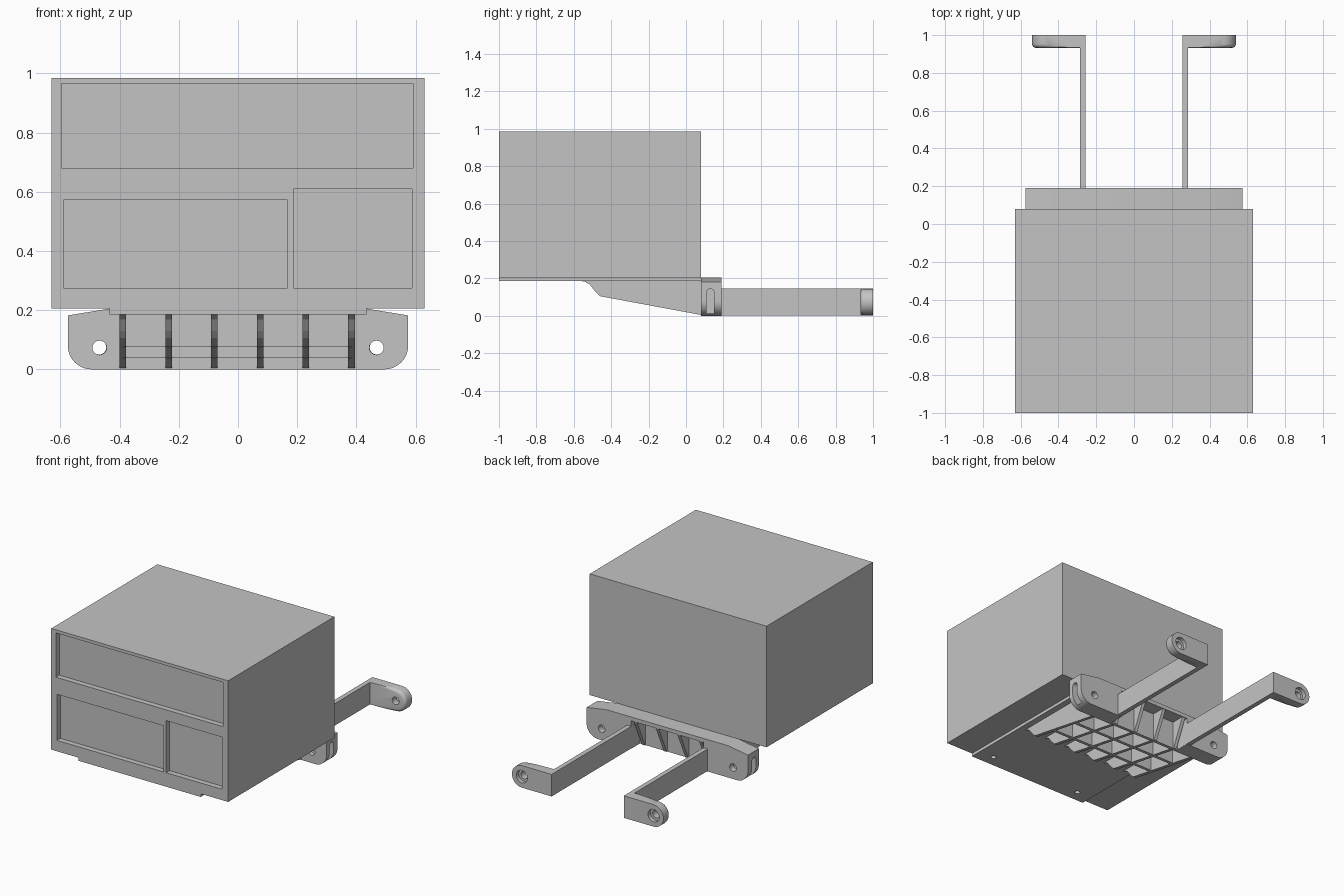
import bpy, bmesh, math
from mathutils import Vector

if "Cube" in bpy.data.objects:
    bpy.data.objects.remove(bpy.data.objects["Cube"], do_unlink=True)

grey = bpy.data.materials.new("plain grey")
grey.use_nodes = True
COLOUR = (0.55, 0.55, 0.55, 1)
grey.diffuse_color = COLOUR
for node in grey.node_tree.nodes:
    if node.type == 'BSDF_PRINCIPLED':
        node.inputs["Base Color"].default_value = COLOUR


def finish(name, bm):
    bmesh.ops.recalc_face_normals(bm, faces=bm.faces)
    mesh = bpy.data.meshes.new(name)
    bm.to_mesh(mesh)
    bm.free()
    mesh.materials.append(grey)
    obj = bpy.data.objects.new(name, mesh)
    bpy.context.collection.objects.link(obj)
    return obj


def prism(name, outline, axis, start, end, round_front=0):
    """Extrude an outline along x, y or z; outline holds the other two axes in order."""
    bm = bmesh.new()

    def place(p, depth):
        co = list(p)
        co.insert("xyz".index(axis), depth)
        return Vector(co)
    face = bm.faces.new([bm.verts.new(place(p, start)) for p in outline])
    new = bmesh.ops.extrude_face_region(bm, geom=[face])["geom"]
    shift = place((0, 0), end - start)
    bmesh.ops.translate(bm, vec=shift, verts=[v for v in new if isinstance(v, bmesh.types.BMVert)])
    if round_front:
        edges = [e for e in bm.edges if all(v.co.y < start + 0.001 and abs(v.co.x) > 0.46 for v in e.verts)]
        bmesh.ops.bevel(bm, geom=edges, offset=round_front, segments=4, affect='EDGES', profile=0.5)
    return finish(name, bm)


def box(name, x, y, z):
    rect = [(x[0], y[0]), (x[1], y[0]), (x[1], y[1]), (x[0], y[1])]
    return prism(name, rect, "z", *z)


def arc(cx, cz, r, a0, a1, n=12):
    return [(cx + r * math.cos(math.radians(a0 + (a1 - a0) * i / n)),
             cz + r * math.sin(math.radians(a0 + (a1 - a0) * i / n))) for i in range(n + 1)]


def drill(name, axis, a, b, r, start, end):
    return prism(name, arc(a, b, r, 0, 360, 24)[:-1], axis, start, end)


def cut(obj, cutters):
    for c in cutters:
        c.hide_render = True
        m = obj.modifiers.new("cut", 'BOOLEAN')
        m.operation, m.solver, m.object = 'DIFFERENCE', 'EXACT', c
    bpy.context.view_layer.update()
    dg = bpy.context.evaluated_depsgraph_get()
    mesh = bpy.data.meshes.new_from_object(obj.evaluated_get(dg))
    obj.modifiers.clear()
    obj.data = mesh
    for c in cutters:
        bpy.data.objects.remove(c, do_unlink=True)


def smooth(obj):
    bpy.ops.object.select_all(action='DESELECT')
    obj.select_set(True)
    bpy.context.view_layer.objects.active = obj
    bpy.ops.object.shade_smooth_by_angle(angle=math.radians(35))


# Main housing with three recessed front panels
housing = box("housing", (-0.63, 0.63), (-1, 0.08), (0.205, 0.985))
panels = [((-0.597, 0.592), (0.68, 0.965)),
          ((-0.59, 0.168), (0.275, 0.572)),
          ((0.188, 0.588), (0.275, 0.61))]
cut(housing, [box("panel_cutter", x, (-1.1, -0.965), z) for x, z in panels])

# Base plate with two screw holes near the front
plate = box("base_plate", (-0.435, 0.435), (-1, 0.085), (0.185, 0.205))
cut(plate, [drill("screw_cutter", "z", s * 0.33, -0.925, 0.016, 0.1, 0.204) for s in (-1, 1)])
smooth(plate)

# Rear bracket: rounded ears, sloped shoulders, open pocket between the arms
right_half = [(0, 0)] + arc(0.495, 0.08, 0.08, -90, 0) + [(0.575, 0.182), (0.435, 0.205)]
left_half = [(-x, z) for x, z in reversed(right_half[1:])]
bracket = prism("rear_bracket", right_half[1:] + left_half, "y", 0.08, 0.19)
cutters = [box("pocket_cutter", (-0.258, 0.258), (0.1, 0.3), (-0.1, 0.18))]
for s in (-1, 1):
    cutters.append(drill("pivot_cutter", "y", s * 0.468, 0.073, 0.024, 0, 0.3))
    slot = arc(0.13, 0.125, 0.02, 0, 180) + [(0.11, 0.012), (0.15, 0.012)]
    cutters.append(prism("slot_cutter", slot, "x", s * 0.42, s * 0.7))
cut(bracket, cutters)
smooth(bracket)

# Lengthwise ribs under the plate, tapering down to the bracket
rib_xs = [-0.389 + 0.1545 * i for i in range(6)]
rib_side = [(-0.56, 0.186), (-0.54, 0.182), (-0.515, 0.168), (-0.485, 0.13), (-0.46, 0.105),
            (0.085, 0.004), (0.085, 0.186)]
for i, x in enumerate(rib_xs):
    prism(f"rib_{i + 1}", rib_side, "x", x - 0.011, x + 0.011)

# Cross ribs between them
for i, (y, z) in enumerate([(-0.3, 0.076), (-0.1, 0.039)]):
    box(f"cross_rib_{i + 1}", (rib_xs[0], rib_xs[-1]), (y - 0.01, y + 0.01), (z, 0.186))

# Triangular gussets in the bracket pocket
for i, x in enumerate(rib_xs[1:-1]):
    prism(f"gusset_{i + 1}", [(0.09, 0.0), (0.105, 0.0), (0.188, 0.182), (0.09, 0.182)],
          "x", x - 0.011, x + 0.011)

# Rear arms, each ending in an outward foot with a counterbored hole
for s, side in ((1, "left"), (-1, "right")):
    box(f"{side}_arm", (s * 0.257, s * 0.287), (0.09, 0.96), (0.003, 0.145))
    outline = [(0.257, 0.003)] + arc(0.469, 0.074, 0.071, -90, 90, 16) + [(0.257, 0.145)]
    foot = prism(f"{side}_foot", [(s * x, z) for x, z in outline], "y", 0.933, 1.0, 0.02)
    cut(foot, [drill("bolt_cutter", "y", s * 0.469, 0.074, 0.024, 0.8, 1.1),
               drill("counterbore_cutter", "y", s * 0.469, 0.074, 0.04, 0.975, 1.1)])
    smooth(foot)
